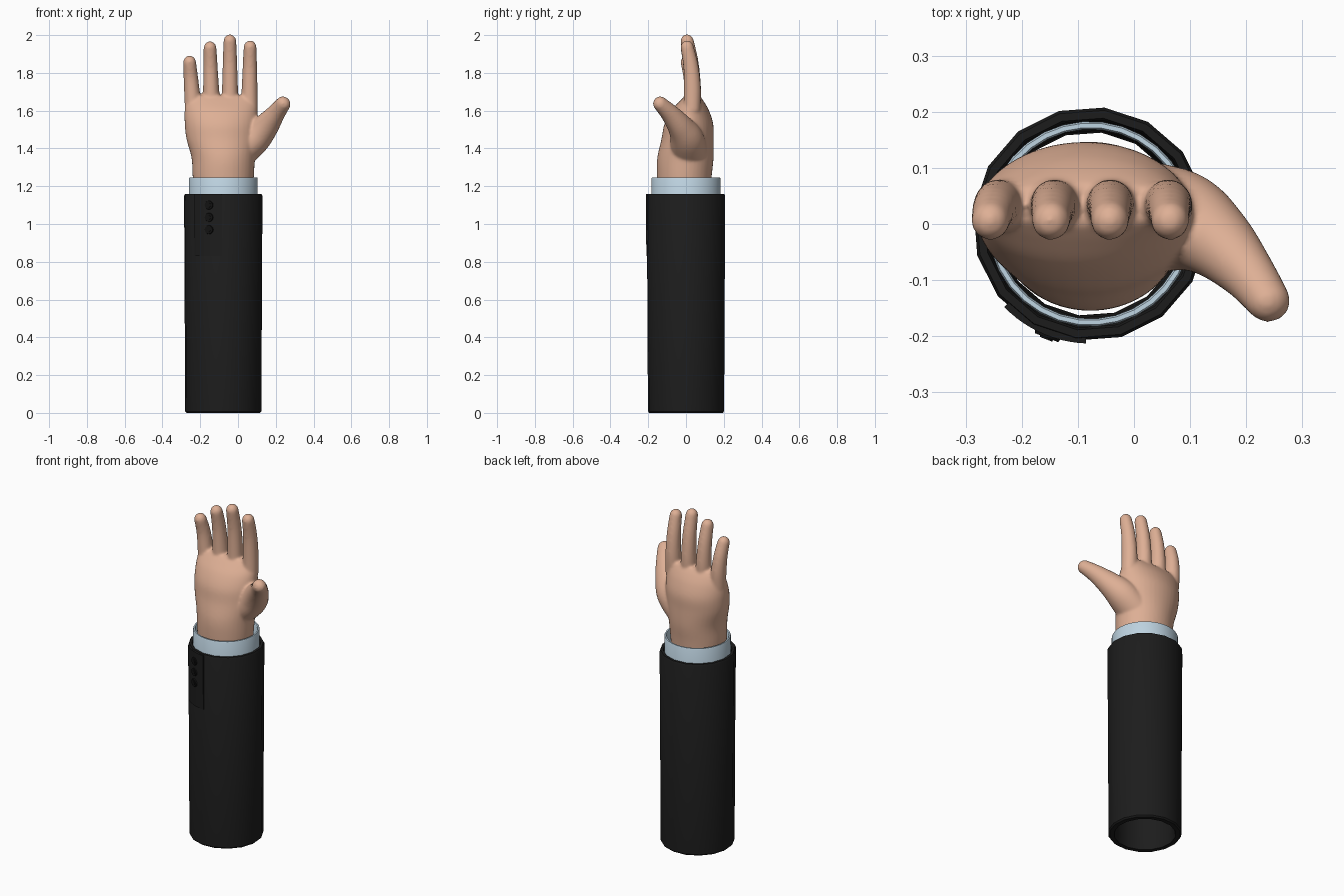
import bpy, bmesh, math
from mathutils import Vector, Matrix

if "Cube" in bpy.data.objects:
    bpy.data.objects.remove(bpy.data.objects["Cube"])

AXIS_X = -0.078          # centre line of the sleeve and cuff


def material(name, rgb):
    m = bpy.data.materials.new(name)
    m.diffuse_color = (*rgb, 1)
    m.use_nodes = True
    m.node_tree.nodes["Principled BSDF"].inputs["Base Color"].default_value = m.diffuse_color
    return m


SKIN = material("skin", (0.73, 0.43, 0.30))
CLOTH = material("black cloth", (0.012, 0.012, 0.012))
LINEN = material("pale blue linen", (0.52, 0.66, 0.76))
BUTTON = material("button black", (0.006, 0.006, 0.006))


def make_object(name, bm, mat, angle=40):
    bmesh.ops.recalc_face_normals(bm, faces=bm.faces)
    me = bpy.data.meshes.new(name)
    bm.to_mesh(me)
    bm.free()
    me.materials.append(mat)
    ob = bpy.data.objects.new(name, me)
    bpy.context.collection.objects.link(ob)
    bpy.ops.object.select_all(action='DESELECT')
    ob.select_set(True)
    bpy.context.view_layer.objects.active = ob
    bpy.ops.object.shade_smooth_by_angle(angle=math.radians(angle))
    return ob


def bridge(bm, rings, closed=False):
    pairs = list(zip(rings, rings[1:])) + ([(rings[-1], rings[0])] if closed else [])
    for a, b in pairs:
        for i in range(len(a)):
            j = (i + 1) % len(a)
            bm.faces.new((a[i], a[j], b[j], b[i]))


def resample(stations, steps=6):
    """Smooth curve through stations of (x, y, z, rx, ry)."""
    p = [stations[0]] + stations + [stations[-1]]
    out = []
    for i in range(1, len(p) - 2):
        for s in range(steps):
            t = s / steps
            out.append([0.5 * (2 * b + (c - a) * t + (2 * a - 5 * b + 4 * c - d) * t * t
                               + (3 * b - a - 3 * c + d) * t ** 3)
                        for a, b, c, d in zip(*p[i - 1:i + 3])])
    return out + [list(stations[-1])]


def tube(bm, stations, dome=0.0, upright=False, n=40):
    """Loft ellipses along a curve, ending in an optional rounded tip."""
    st = resample(stations)
    rings = []

    def ring(c, t, rx, ry):
        u = Vector((0, 1, 0)).cross(t).normalized()
        v = t.cross(u)
        rings.append([bm.verts.new(c + u * rx * math.cos(2 * math.pi * k / n)
                                   + v * ry * math.sin(2 * math.pi * k / n)) for k in range(n)])

    for i, s in enumerate(st):
        t = Vector(st[min(i + 1, len(st) - 1)][:3]) - Vector(st[max(i - 1, 0)][:3])
        t = Vector((0, 0, 1)) if upright else t.normalized()
        ring(Vector(s[:3]), t, s[3], s[4])
    if dome:
        for deg in (20, 40, 60, 78):
            a = math.radians(deg)
            ring(Vector(s[:3]) + t * dome * math.sin(a), t, s[3] * math.cos(a), s[4] * math.cos(a))
    bridge(bm, rings)
    bm.faces.new(rings[0])
    bm.faces.new(rings[-1])


# Hand: palm, four fingers and thumb, fused into one smooth skin
bm = bmesh.new()
tube(bm, [(-0.078, -0.010, 1.10, 0.150, 0.135), (-0.078, -0.009, 1.25, 0.162, 0.145),
          (-0.078, -0.003, 1.35, 0.168, 0.149), (-0.085, 0.008, 1.45, 0.188, 0.138),
          (-0.088, 0.015, 1.53, 0.194, 0.129), (-0.090, 0.022, 1.60, 0.193, 0.100),
          (-0.090, 0.030, 1.65, 0.189, 0.064), (-0.088, 0.034, 1.68, 0.180, 0.036)], upright=True)
for x0, x1, top in ((-0.236, -0.256, 1.892), (-0.140, -0.148, 1.968),
                    (-0.042, -0.043, 2.004), (0.060, 0.064, 1.972)):
    tip = top - 0.036
    path = []
    for f, y, rx, ry in ((0, 0.032, 0.045, 0.045), (0.35, 0.034, 0.042, 0.045),
                         (0.7, 0.026, 0.038, 0.040), (1, 0.006, 0.034, 0.035)):
        path.append((x0 + (x1 - x0) * f, y, 1.6 + (tip - 1.6) * f, rx, ry))
    tube(bm, path, dome=0.036)
tube(bm, [(0.00, 0.015, 1.37, 0.085, 0.100), (0.085, 0.005, 1.45, 0.085, 0.090),
          (0.145, -0.030, 1.515, 0.070, 0.068), (0.200, -0.085, 1.585, 0.050, 0.050),
          (0.240, -0.138, 1.638, 0.040, 0.038)], dome=0.036)
hand = make_object("hand", bm, SKIN)
remesh = hand.modifiers.new("fuse", 'REMESH')
remesh.mode = 'VOXEL'
remesh.voxel_size = 0.007
remesh.use_smooth_shade = True
soften = hand.modifiers.new("soften", 'SMOOTH')
soften.factor = 0.5
soften.iterations = 9
for m in ("fuse", "soften"):
    bpy.ops.object.modifier_apply(modifier=m)


def lathe(name, profile, mat, n, turn=15.5):
    """Spin a closed (radius, z) profile around the sleeve axis."""
    bm = bmesh.new()
    rings = [[bm.verts.new((AXIS_X + r * math.cos(a), r * math.sin(a), z))
              for a in (math.radians(turn) + 2 * math.pi * k / n for k in range(n))]
             for r, z in profile]
    bridge(bm, rings, closed=True)
    return make_object(name, bm, mat)


# Jacket sleeve: open tube with a folded-in hem at both ends
lathe("sleeve", [(0.203, 0.008), (0.209, 1.150), (0.204, 1.160), (0.190, 1.160),
                 (0.186, 1.145), (0.184, 1.000), (0.168, 0.960), (0.164, 0.030),
                 (0.170, 0.0), (0.196, 0.0)], CLOTH, 16)

# Shirt cuff
lathe("shirt_cuff", [(0.183, 1.02), (0.183, 1.240), (0.180, 1.246), (0.172, 1.246),
                     (0.169, 1.240), (0.169, 1.02)], LINEN, 32)

# Overlapping flap of the sleeve vent
bm = bmesh.new()
rows = []
for deg in range(224, 269, 4):
    a = math.radians(deg)
    rows.append([bm.verts.new((AXIS_X + r * math.cos(a), r * math.sin(a), z))
                 for r, z in ((0.200, 0.83), (0.210, 0.83), (0.213, 1.158), (0.200, 1.158))])
bridge(bm, rows)
bm.faces.new(rows[0])
bm.faces.new(rows[-1])
make_object("vent_flap", bm, CLOTH)

# Three sleeve buttons, each a disc with a smaller raised centre
a = math.radians(249)
out = Vector((math.cos(a), math.sin(a), 0))
for i, z in enumerate((1.10, 1.035, 0.97)):
    bm = bmesh.new()
    for radius, depth in ((0.026, 0.012), (0.014, 0.018)):
        place = Matrix.Translation(Vector((AXIS_X, 0, z)) + out * 0.211) \
            @ out.to_track_quat('Z', 'Y').to_matrix().to_4x4()
        bmesh.ops.create_cone(bm, cap_ends=True, segments=16, radius1=radius,
                              radius2=radius * 0.85, depth=depth, matrix=place)
    make_object(f"button_{i + 1}", bm, BUTTON)
